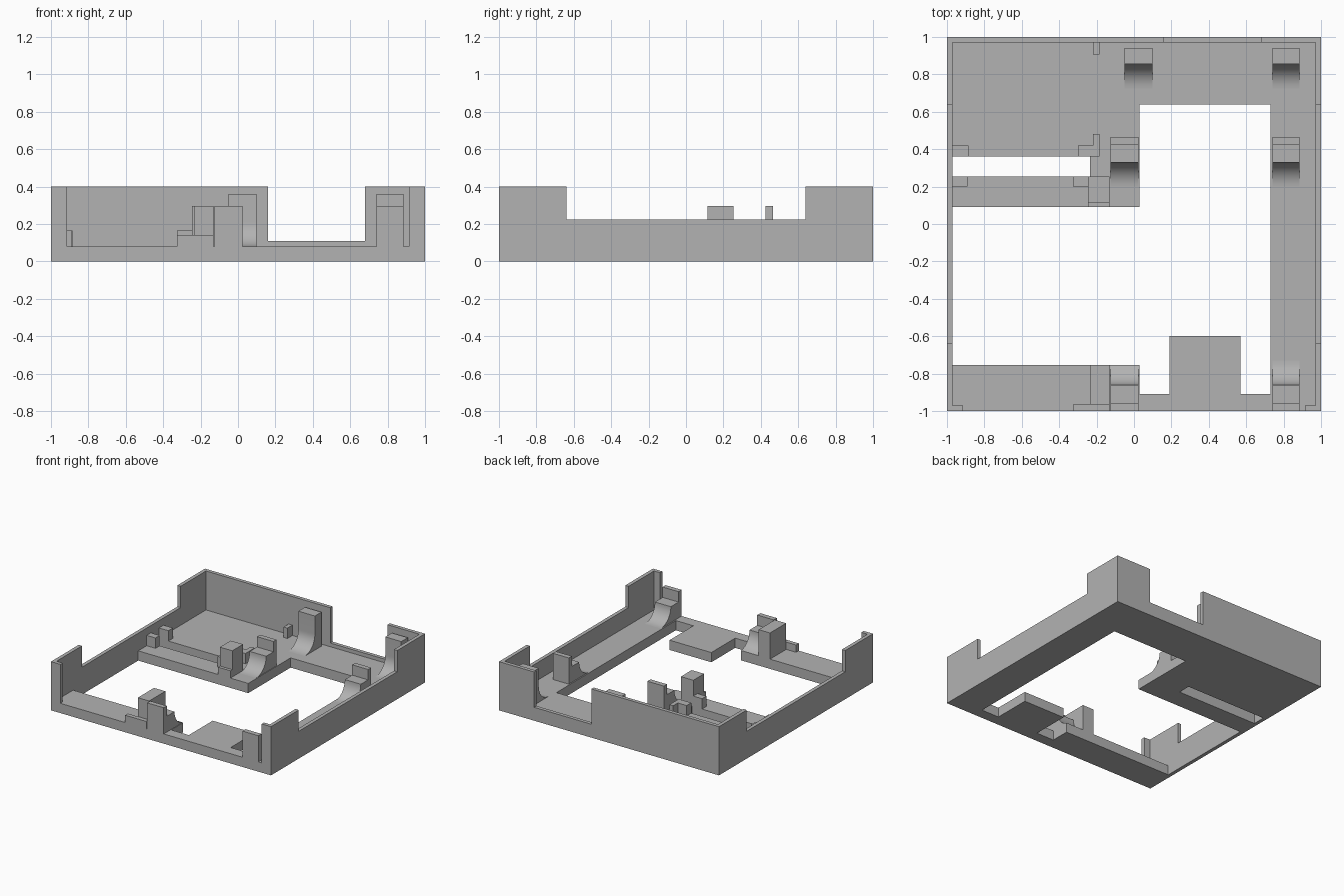
import bpy, bmesh, math
from mathutils import Vector

cube = bpy.data.objects.get("Cube")
if cube:
    bpy.data.objects.remove(cube, do_unlink=True)

grey = bpy.data.materials.new("plain_grey")
grey.use_nodes = True
grey.diffuse_color = (0.45, 0.45, 0.45, 1)
grey.node_tree.nodes["Principled BSDF"].inputs["Base Color"].default_value = grey.diffuse_color

FLOOR, RIM, NOTCH, EDGE = 0.08, 0.4, 0.225, 0.97


def finish(bm, name):
    """Turn a bmesh into a named object, smooth only across shallow angles."""
    bmesh.ops.recalc_face_normals(bm, faces=bm.faces)
    mesh = bpy.data.meshes.new(name)
    bm.to_mesh(mesh)
    bm.free()
    mesh.materials.append(grey)
    mesh.shade_smooth()
    mesh.set_sharp_from_angle(angle=math.radians(30))
    obj = bpy.data.objects.new(name, mesh)
    bpy.context.collection.objects.link(obj)
    return obj


def extrude(name, profile, axis, lo, hi):
    """Extrude an (across, z) profile along x or y, or an (x, y) one along z."""
    place = {"x": lambda a, b: (lo, a, b),
             "y": lambda a, b: (a, lo, b),
             "z": lambda a, b: (a, b, lo)}[axis]
    bm = bmesh.new()
    face = bm.faces.new([bm.verts.new(place(a, b)) for a, b in profile])
    out = bmesh.ops.extrude_face_region(bm, geom=[face])
    step = Vector([hi - lo if axis == k else 0 for k in "xyz"])
    bmesh.ops.translate(bm, vec=step,
                        verts=[v for v in out["geom"] if isinstance(v, bmesh.types.BMVert)])
    return finish(bm, name)


def block(name, x0, x1, y0, y1, top, base=FLOOR):
    return extrude(name, [(x0, y0), (x1, y0), (x1, y1), (x0, y1)], "z", base, top)


def floor_plate():
    """Grid of cells with the openings left out, extruded to thickness."""
    openings = [(-EDGE, 0.03, -0.755, 0.09), (-EDGE, -0.235, 0.255, 0.36),
                (0.03, 0.73, -0.6, 0.64), (0.03, 0.19, -0.91, -0.6),
                (0.57, 0.73, -0.91, -0.6)]
    xs = sorted({-EDGE, EDGE} | {x for o in openings for x in o[:2]})
    ys = sorted({-1, EDGE} | {y for o in openings for y in o[2:]})
    bm = bmesh.new()
    for x0, x1 in zip(xs, xs[1:]):
        for y0, y1 in zip(ys, ys[1:]):
            cx, cy = (x0 + x1) / 2, (y0 + y1) / 2
            if any(a < cx < b and c < cy < d for a, b, c, d in openings):
                continue
            bm.faces.new([bm.verts.new((x, y, 0)) for x, y in
                          ((x0, y0), (x1, y0), (x1, y1), (x0, y1))])
    bmesh.ops.remove_doubles(bm, verts=bm.verts, dist=0.0001)
    out = bmesh.ops.extrude_face_region(bm, geom=bm.faces[:])
    bmesh.ops.translate(bm, vec=(0, 0, FLOOR),
                        verts=[v for v in out["geom"] if isinstance(v, bmesh.types.BMVert)])
    return finish(bm, "floor")


def cradle(name, x0, x1, back, face, sign, top, step=None, limit=1):
    """Post with a concave quarter-round foot; optional taller plate at its back."""
    r = 0.13
    arc = [(face - sign * r * (1 - math.cos(t)), FLOOR + r * (1 - math.sin(t)))
           for t in (math.pi / 2 * i / 12 for i in range(13))]
    arc = [(sign * max(sign * y, -limit), z) for y, z in arc]
    crown = [(face, top)] if step is None else [(step, FLOOR + r), (step, top)]
    profile = [(back, FLOOR - 0.01), (back, top)] + crown[::-1] + arc
    profile.append((arc[-1][0], FLOOR - 0.01))
    extrude(name, profile, "x", x0, x1)


floor_plate()

# Outer walls with lowered middles
side = [(-1, 0), (1, 0), (1, RIM), (0.64, RIM), (0.64, NOTCH),
        (-0.64, NOTCH), (-0.64, RIM), (-1, RIM)]
extrude("left_wall", side, "x", EDGE, 1)
extrude("right_wall", side, "x", -1, -EDGE)
extrude("back_wall", [(-EDGE, 0), (EDGE, 0), (EDGE, RIM), (0.68, RIM), (0.68, 0.11),
                      (0.16, 0.11), (0.16, RIM), (-EDGE, RIM)], "y", EDGE, 1)
block("front_return_left", 0.915, EDGE, -1, -EDGE, RIM)
block("front_return_right", -EDGE, -0.915, -1, -EDGE, RIM)

# Curved cradles: back, middle and front pairs
for label, x0, x1 in (("inner", -0.125, 0.025), ("outer", 0.74, 0.885)):
    shift = 0.075 if label == "inner" else 0
    cradle(f"back_cradle_{label}", x0 + shift, x1 + shift, 0.94, 0.855, 1, 0.36)
    cradle(f"middle_cradle_{label}", x0, x1, 0.465, 0.33, 1, 0.295, 0.425)
    cradle(f"front_cradle_{label}", x0, x1, -1, -0.86, -1, 0.295, -0.96,
           -0.755 if label == "inner" else 1)

# Square posts with low ledges
block("front_post", -0.235, -0.132, -0.965, -0.755, 0.295)
block("front_ledge", -0.325, -0.132, -1, -0.965, 0.14)
block("middle_post", -0.245, -0.132, 0.115, 0.255, 0.295)
block("middle_ledge", -0.245, -0.132, 0.09, 0.115, 0.14)

# Small stops around the slot and at the back wall
STOP = 0.165
block("slot_stop_front_inner", -0.325, -0.245, 0.2, 0.255, STOP)
block("slot_stop_front_outer", -EDGE, -0.89, 0.2, 0.255, STOP)
block("slot_stop_back_outer", -EDGE, -0.885, 0.36, 0.42, STOP)
extrude("slot_stop_back_inner", [(-0.3, 0.36), (-0.185, 0.36), (-0.185, 0.48), (-0.22, 0.48),
                                 (-0.22, 0.42), (-0.3, 0.42)], "z", FLOOR, STOP)
block("back_stop", -0.22, -0.185, 0.905, EDGE, STOP)
